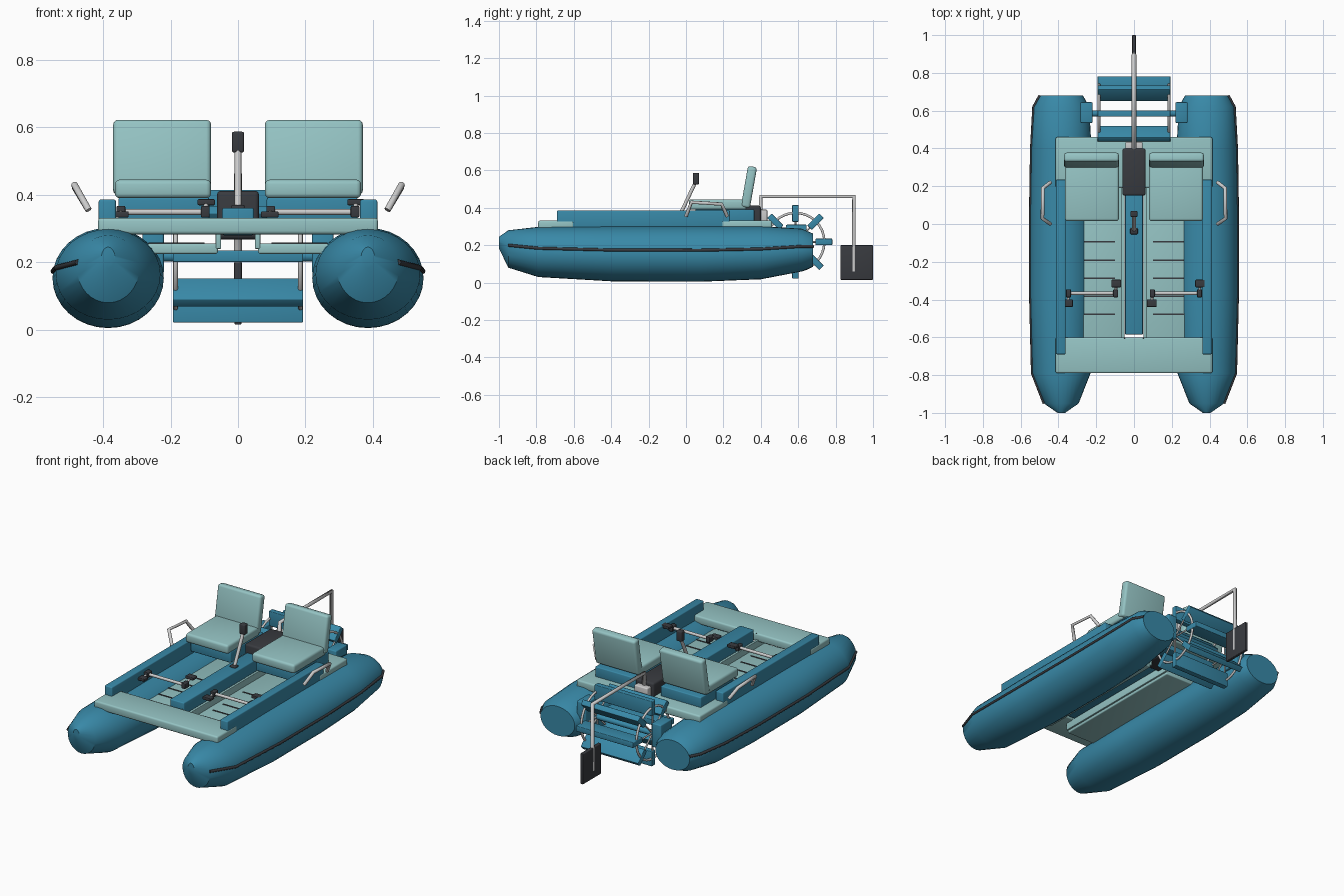
import bpy, bmesh
from math import pi, cos, sin, radians
from mathutils import Vector, Matrix

if "Cube" in bpy.data.objects:
    bpy.data.objects.remove(bpy.data.objects["Cube"])


def mat(name, c):
    m = bpy.data.materials.new(name)
    m.diffuse_color = (*c, 1)
    m.use_nodes = True
    m.node_tree.nodes["Principled BSDF"].inputs["Base Color"].default_value = m.diffuse_color
    return m


BLUE = mat("blue", (0.04, 0.25, 0.39))
PALE = mat("pale", (0.30, 0.55, 0.55))
DARK = mat("dark", (0.04, 0.043, 0.05))


def finish(name, bm, m=None, smooth=True):
    bmesh.ops.recalc_face_normals(bm, faces=bm.faces)
    me = bpy.data.meshes.new(name)
    bm.to_mesh(me)
    bm.free()
    ob = bpy.data.objects.new(name, me)
    bpy.context.collection.objects.link(ob)
    if m:
        me.materials.append(m)
    if smooth:
        bpy.context.view_layer.objects.active = ob
        bpy.ops.object.select_all(action='DESELECT')
        ob.select_set(True)
        bpy.ops.object.shade_smooth_by_angle(angle=radians(35))
    return ob


def box(name, x, y, z, m=None, bevel=0.006, rot=None):
    """Bevelled box from (min, max) ranges, optionally rotated about its centre."""
    bm = bmesh.new()
    bmesh.ops.create_cube(bm, size=1)
    size = [r[1] - r[0] for r in (x, y, z)]
    bmesh.ops.scale(bm, vec=size, verts=bm.verts)
    if bevel:
        bmesh.ops.bevel(bm, geom=bm.edges[:], offset=bevel, segments=3,
                        profile=0.5, affect='EDGES')
    if rot:
        bmesh.ops.rotate(bm, matrix=rot, verts=bm.verts)
    bmesh.ops.translate(bm, vec=[(r[0] + r[1]) / 2 for r in (x, y, z)], verts=bm.verts)
    return finish(name, bm, m)


def tube(name, pts, r, m=None, cyclic=False):
    """Round bar along a polyline."""
    cu = bpy.data.curves.new(name, 'CURVE')
    cu.dimensions = '3D'
    cu.bevel_depth = r
    cu.bevel_resolution = 3
    cu.use_fill_caps = True
    sp = cu.splines.new('POLY')
    sp.points.add(len(pts) - 1)
    for p, q in zip(sp.points, pts):
        p.co = (*q, 1)
    sp.use_cyclic_u = cyclic
    ob = bpy.data.objects.new(name, cu)
    bpy.context.collection.objects.link(ob)
    if m:
        cu.materials.append(m)
    return ob


def span(s, a, b):
    return tuple(sorted((s * a, s * b)))


# Pontoon stations: y, half width, bottom z, top z
STATIONS = [(-1.0, 0.02, 0.183, 0.245), (-0.95, 0.092, 0.08, 0.28),
            (-0.79, 0.155, 0.03, 0.298), (-0.38, 0.165, 0.006, 0.302),
            (0.08, 0.165, 0.005, 0.302), (0.4, 0.16, 0.018, 0.302),
            (0.62, 0.148, 0.06, 0.288), (0.68, 0.115, 0.085, 0.262)]
N = 32
PX = 0.385

for s, side in ((-1, "left"), (1, "right")):
    # Inflatable pontoon
    bm = bmesh.new()
    rings = []
    for y, rx, lo, hi in STATIONS:
        rings.append([bm.verts.new((s * PX + rx * cos(2 * pi * i / N), y,
                                    (lo + hi) / 2 + (hi - lo) / 2 * sin(2 * pi * i / N)))
                      for i in range(N)])
    for a, b in zip(rings, rings[1:]):
        for i in range(N):
            j = (i + 1) % N
            bm.faces.new((a[i], a[j], b[j], b[i]))
    bm.faces.new(rings[0])
    bm.faces.new(rings[-1])
    finish(side + "_pontoon", bm, BLUE)

    # Dark rubbing strip along the outside
    strip = [(s * (PX + rx * 0.985), y, (lo + hi) / 2 + 0.02)
             for y, rx, lo, hi in STATIONS[1:]]
    tube(side + "_rub_strip", strip, 0.008, DARK)

    # Side rail, floor, floor walls
    box(side + "_side_rail", span(s, 0.362, 0.413), (-0.69, 0.235), (0.29, 0.386), BLUE)
    box(side + "_floor", span(s, 0.06, 0.27), (-0.66, 0.22), (0.225, 0.255), PALE)
    box(side + "_floor_inner_wall", span(s, 0.05, 0.066), (-0.66, 0.22), (0.24, 0.295), PALE, 0.003)
    for i in range(5):
        y = -0.095 - 0.096 * i
        box(side + "_floor_groove", span(s, 0.10, 0.265), (y - 0.004, y + 0.004),
            (0.253, 0.258), DARK, 0)
    tube(side + "_deck_seam", [(s * 0.05, -0.68, 0.33), (s * 0.05, -0.6, 0.33)], 0.002, DARK)

    # Seat: base, cushion and reclined backrest
    box(side + "_seat_base", span(s, 0.085, 0.355), (0.05, 0.365), (0.325, 0.392), BLUE)
    box(side + "_seat_cushion", span(s, 0.08, 0.365), (0.015, 0.325), (0.39, 0.445), PALE, 0.014)
    box(side + "_seat_back", span(s, 0.08, 0.37), (0.312, 0.361), (0.40, 0.622), PALE, 0.014,
        Matrix.Rotation(radians(-10), 3, 'X'))

    # Bent grab handle
    tube(side + "_grab_handle", [(s * 0.443, 0.0, 0.355), (s * 0.485, 0.03, 0.43),
                                 (s * 0.482, 0.19, 0.42), (s * 0.443, 0.22, 0.355)], 0.01)

    # Pedal cranks
    x0 = s * 0.222
    tube(side + "_pedal_axle", [(x0 - 0.13, -0.367, 0.349), (x0 + 0.13, -0.367, 0.349)], 0.009)
    for k in (-1, 1):
        cx = x0 + k * 0.125
        px = cx + k * 0.003
        py = -0.367 + k * 0.052
        pz = 0.36 + k * 0.018
        box(side + "_crank_hub", (cx - 0.013, cx + 0.013), (-0.388, -0.346), (0.333, 0.367), DARK, 0.004)
        tube(side + "_crank_arm", [(cx, -0.367, 0.349), (px, py, pz)], 0.007)
        box(side + "_pedal", (px - 0.026, px + 0.026), (py - 0.02, py + 0.02),
            (pz - 0.009, pz + 0.009), DARK, 0.004)

    # Paddle wheel bearing block
    box(side + "_bearing_block", span(s, 0.22, 0.283), (0.535, 0.645), (0.165, 0.31), BLUE)

# Front and rear decks
box("front_deck", (-0.415, 0.415), (-0.79, -0.60), (0.283, 0.332), PALE, 0.01)
box("rear_deck", (-0.415, 0.415), (0.19, 0.46), (0.283, 0.332), PALE, 0.01)

# Centre console and drive housing
box("centre_console", (-0.047, 0.047), (-0.585, 0.2), (0.28, 0.361), BLUE)
box("drive_housing", (-0.062, 0.062), (0.15, 0.40), (0.268, 0.412), DARK, 0.012)

# Steering lever
tube("steering_lever", [(0, -0.045, 0.335), (0, 0.052, 0.54)], 0.01)
box("lever_knob", (-0.018, 0.018), (0.037, 0.07), (0.525, 0.587), DARK)
box("lever_socket", (-0.02, 0.02), (-0.055, -0.02), (0.35, 0.37), DARK)

# Paddle wheel
WY, WZ = 0.585, 0.218


def wheel(r, a, x):
    return (x, WY + r * cos(a), WZ + r * sin(a))


tube("paddle_axle", [(-0.25, WY, WZ), (0.25, WY, WZ)], 0.017, BLUE)
for x in (-0.185, 0.185):
    tube("wheel_rim", [wheel(0.155, 2 * pi * i / 32, x) for i in range(32)], 0.007, None, True)
    for i in range(4):
        a = i * pi / 4
        tube("wheel_spoke", [wheel(0.16, a, x), wheel(-0.16, a, x)], 0.005)
for i in range(8):
    a = i * pi / 4
    c = Vector(wheel(0.152, a, 0))
    box("paddle", (-0.193, 0.193), (c.y - 0.045, c.y + 0.045), (c.z - 0.017, c.z + 0.017),
        BLUE, 0.004, Matrix.Rotation(a, 3, 'X'))

# Rudder with its tube and bracket
box("rudder_bracket", (-0.045, 0.045), (0.392, 0.435), (0.325, 0.39))
tube("rudder_tube", [(0, 0.40, 0.33), (0, 0.40, 0.461), (0, 0.897, 0.461), (0, 0.897, 0.06)], 0.012)
box("rudder_blade", (-0.01, 0.01), (0.825, 1.0), (0.015, 0.2), DARK, 0.004)
